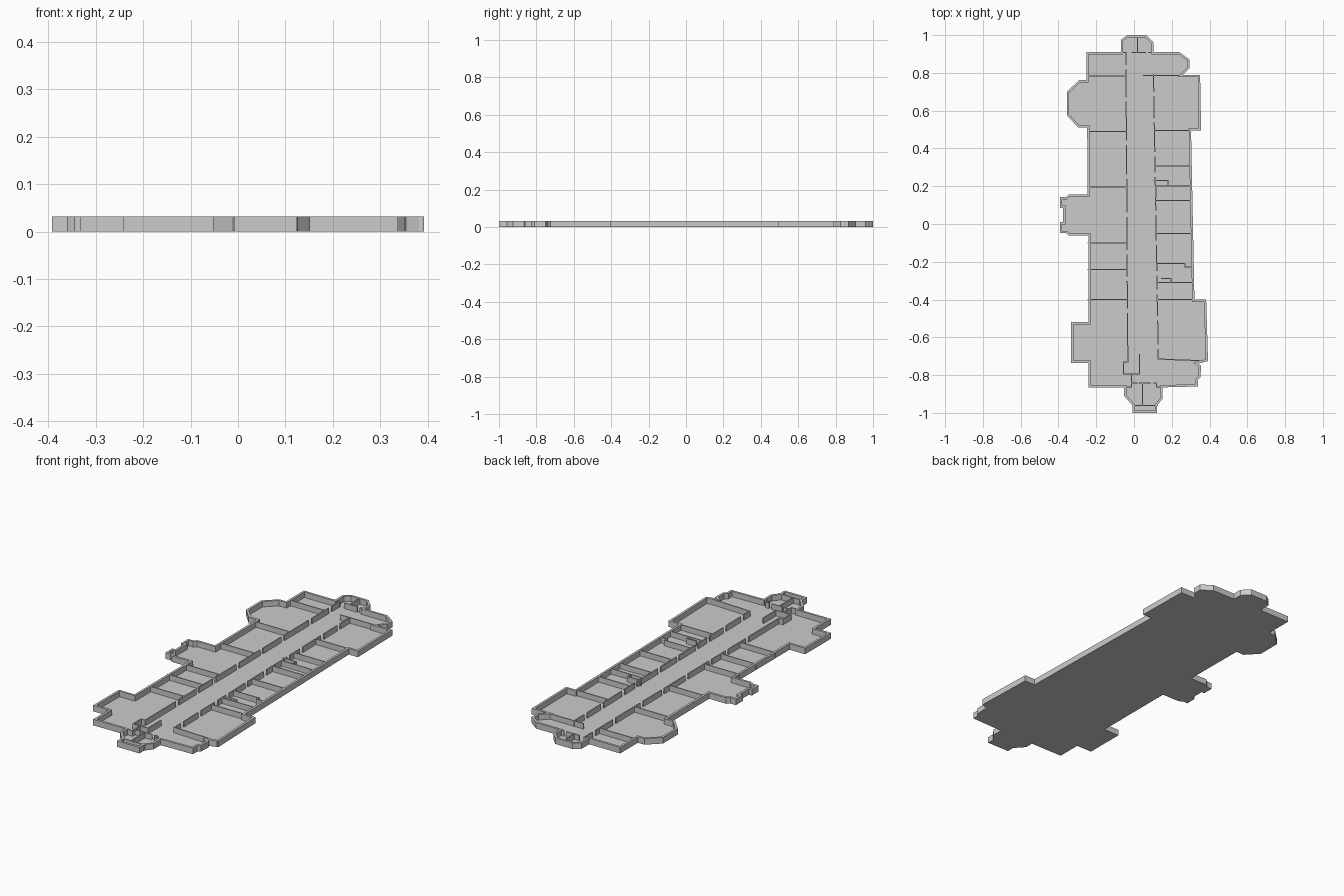
import bpy, bmesh
from mathutils import Vector

if "Cube" in bpy.data.objects:
    bpy.data.objects.remove(bpy.data.objects["Cube"])

H = 0.032        # wall height
FLOOR = 0.003    # slab thickness
OUTER = 0.012    # outer wall thickness
INNER = 0.006    # partition thickness

# Building outline, clockwise from the north bay
outline = [Vector(p) for p in [
    (-.035, 1), (.065, 1), (.104, .96), (.104, .91),
    (.24, .91), (.295, .87), (.295, .825), (.26, .79), (.35, .79), (.355, .495),
    (.302, .495), (.32, -.40), (.382, -.40), (.392, -.725), (.34, -.74),
    (.355, -.75), (.352, -.81), (.338, -.825), (.338, -.86), (.152, -.865),
    (.152, -.925), (.123, -.96), (.123, -1), (-.008, -1), (-.008, -.96),
    (-.053, -.91), (-.053, -.865), (-.242, -.865), (-.242, -.735),
    (-.333, -.735), (-.333, -.52), (-.242, -.52), (-.242, -.06),
    (-.345, -.06), (-.36, -.048), (-.392, -.048), (-.392, .01), (-.375, .01),
    (-.375, .085), (-.392, .085), (-.392, .143), (-.36, .143), (-.345, .157),
    (-.245, .157), (-.248, .51), (-.295, .51), (-.355, .575), (-.355, .70),
    (-.29, .762), (-.252, .762), (-.252, .91), (-.07, .91), (-.07, .975)]]


def finish(bm, name):
    bmesh.ops.recalc_face_normals(bm, faces=bm.faces)
    mesh = bpy.data.meshes.new(name)
    bm.to_mesh(mesh)
    bm.free()
    bpy.context.collection.objects.link(bpy.data.objects.new(name, mesh))


def inset(points, d):
    """Mitred inward offset of a clockwise loop."""
    result = []
    for i, p in enumerate(points):
        a = (p - points[i - 1]).normalized()
        b = (points[(i + 1) % len(points)] - p).normalized()
        na, nb = Vector((a.y, -a.x)), Vector((b.y, -b.x))
        result.append(p + (na + nb) * d / (1 + na.dot(nb)))
    return result


# Floor slab
bm = bmesh.new()
face = bm.faces.new([bm.verts.new((p.x, p.y, 0)) for p in outline])
ext = bmesh.ops.extrude_face_region(bm, geom=[face])
for v in ext["geom"]:
    if isinstance(v, bmesh.types.BMVert):
        v.co.z = FLOOR
if not any(f.calc_center_median().z < FLOOR / 4 for f in bm.faces):
    bm.faces.new([v for v in bm.verts if v.co.z == 0])
finish(bm, "floor")

# Outer wall ring
bm = bmesh.new()
inner = inset(outline, OUTER)
rings = [[bm.verts.new((p.x, p.y, z)) for p in loop]
         for loop, z in ((outline, 0), (outline, H), (inner, H), (inner, 0))]
for i in range(len(outline)):
    for k in range(4):
        r, s = rings[k], rings[(k + 1) % 4]
        bm.faces.new((r[i - 1], r[i], s[i], s[i - 1]))
finish(bm, "outer_wall")


def wall(bm, a, b):
    """Thin upright partition between two plan points."""
    a, b = Vector(a), Vector(b)
    d = (b - a).normalized() * INNER / 2
    n = Vector((-d.y, d.x))
    corners = [a - d + n, a - d - n, b + d - n, b + d + n]
    lo = [bm.verts.new((*c, FLOOR / 2)) for c in corners]
    hi = [bm.verts.new((*c, H)) for c in corners]
    bm.faces.new(lo)
    bm.faces.new(hi)
    for i in range(4):
        bm.faces.new((lo[i - 1], lo[i], hi[i], hi[i - 1]))


def path(bm, *points):
    for a, b in zip(points, points[1:]):
        wall(bm, a, b)


def wall_with_doors(bm, x_at, top, bottom, doors, gap=0.03):
    y = top
    for d in doors:
        wall(bm, (x_at(y), y), (x_at(d + gap / 2), d + gap / 2))
        y = d - gap / 2
    wall(bm, (x_at(y), y), (x_at(bottom), bottom))


def left_x(y):
    return -.040 + (.45 - y) * .006


def right_x(y):
    return .103 + (.79 - y) * .017


def east_x(y):
    return .302 + (.495 - y) * .02 - .006


# Corridor walls with door gaps
bm = bmesh.new()
wall_with_doors(bm, left_x, .905, -.73, (.83, .66, .43, .25, .05, -.15, -.29, -.46))
wall_with_doors(bm, right_x, .79, -.715, (.69, .55, .37, .26, .06, -.10, -.26, -.36, -.50, -.65))
finish(bm, "corridor_walls")

# Room partitions on both sides
bm = bmesh.new()
for y in (.785, .49, .195, -.10, -.24, -.40):
    wall(bm, (-.242, y), (left_x(y), y))
for y in (.495, .308, .20, .125, -.05, -.31, -.40):
    wall(bm, (right_x(y), y), (east_x(y), y))
wall(bm, (.05, .787), (.28, .787))
wall(bm, (right_x(-.715), -.715), (.385, -.725))
path(bm, (right_x(-.21), -.21), (.27, -.21), (.27, -.228), (.31, -.228))
finish(bm, "room_partitions")

# Small closets and lobby walls at both ends
bm = bmesh.new()
path(bm, (.105, .23), (.18, .23), (.18, .20))
wall(bm, (.115, .20), (.115, .14))
path(bm, (.145, -.288), (.195, -.288), (.195, -.31))
path(bm, (-.033, -.73), (-.056, -.73), (-.056, -.795), (.03, -.795), (.03, -.69))
path(bm, (-.014, -.795), (-.014, -.843), (.015, -.843))
wall(bm, (-.014, -.843), (-.014, -.863))
wall(bm, (-.053, -.862), (-.014, -.862))
wall(bm, (.03, -.843), (.085, -.843))
wall(bm, (.105, -.843), (.12, -.843))
path(bm, (.12, -.843), (.12, -.862), (.152, -.862))
wall(bm, (.045, -.843), (.045, -.96))
wall(bm, (-.008, -.96), (.123, -.96))
wall(bm, (.018, .99), (.018, .91))
wall(bm, (-.07, .908), (-.04, .908))
wall(bm, (-.01, .908), (.06, .908))
wall(bm, (.08, .908), (.104, .908))
finish(bm, "lobby_walls")
